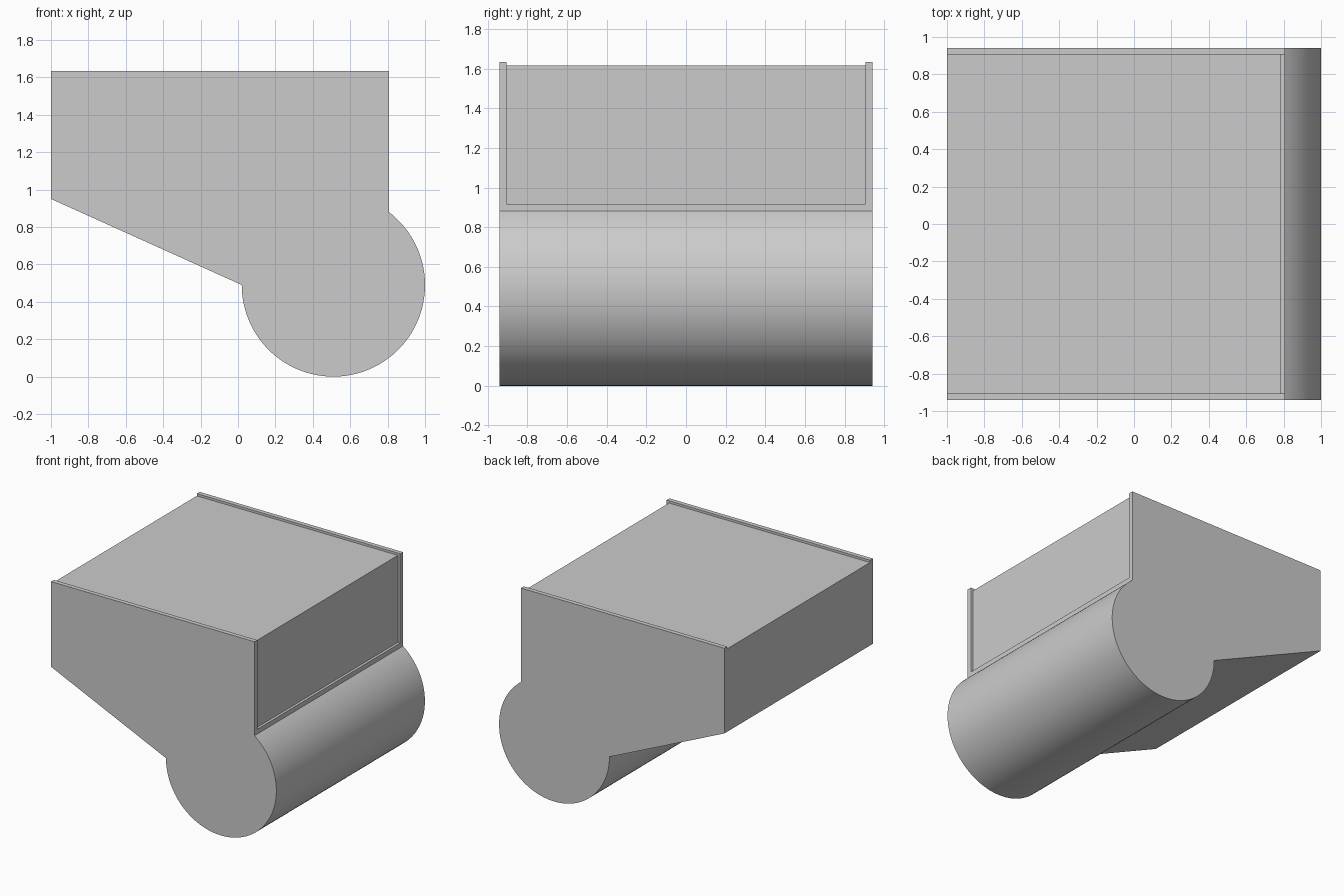
import bpy, bmesh, math

cube = bpy.data.objects.get("Cube")
if cube:
    bpy.data.objects.remove(cube)

# Single grey finish
GREY = (0.6, 0.6, 0.6, 1)
grey = bpy.data.materials.new("plain grey")
grey.use_nodes = True
grey.diffuse_color = GREY
grey.node_tree.nodes["Principled BSDF"].inputs["Base Color"].default_value = GREY


def extrude_profile(name, points, half_width):
    """Solid made by sweeping an (x, z) outline along y."""
    bm = bmesh.new()
    face = bm.faces.new([bm.verts.new((x, -half_width, z)) for x, z in points])
    swept = bmesh.ops.extrude_face_region(bm, geom=[face])["geom"]
    verts = [v for v in swept if isinstance(v, bmesh.types.BMVert)]
    bmesh.ops.translate(bm, verts=verts, vec=(0, 2 * half_width, 0))
    bmesh.ops.recalc_face_normals(bm, faces=bm.faces)
    mesh = bpy.data.meshes.new(name)
    bm.to_mesh(mesh)
    bm.free()
    mesh.materials.append(grey)
    obj = bpy.data.objects.new(name, mesh)
    bpy.context.collection.objects.link(obj)
    return obj


# Housing outline: box with sloping underside running into a round barrel
RADIUS, CX, CZ, FRONT_X, TOP = 0.49, 0.51, 0.49, 0.806, 1.634
STEPS = 72
start = math.acos((FRONT_X - CX) / RADIUS)
outline = [(-1, 0.95), (-1, TOP), (FRONT_X, TOP)]
for i in range(STEPS + 1):
    a = start - (start + math.pi) * i / STEPS
    outline.append((CX + RADIUS * math.cos(a), CZ + RADIUS * math.sin(a)))
housing = extrude_profile("housing", outline, 0.942)

# Shallow recess over the top and down the end, leaving raised rims
recess = [(-1.2, 1.616), (0.785, 1.616), (0.785, 0.918),
          (1.2, 0.918), (1.2, 2), (-1.2, 2)]
cutter = extrude_profile("recess_cutter", recess, 0.906)
cutter.hide_render = True
cut = housing.modifiers.new("recess", 'BOOLEAN')
cut.operation = 'DIFFERENCE'
cut.solver = 'EXACT'
cut.object = cutter

bpy.ops.object.select_all(action='DESELECT')
housing.select_set(True)
bpy.context.view_layer.objects.active = housing
bpy.ops.object.modifier_apply(modifier=cut.name)
bpy.data.objects.remove(cutter)

# Smooth barrel, crisp corners
bpy.ops.object.shade_smooth_by_angle(angle=math.radians(30))
